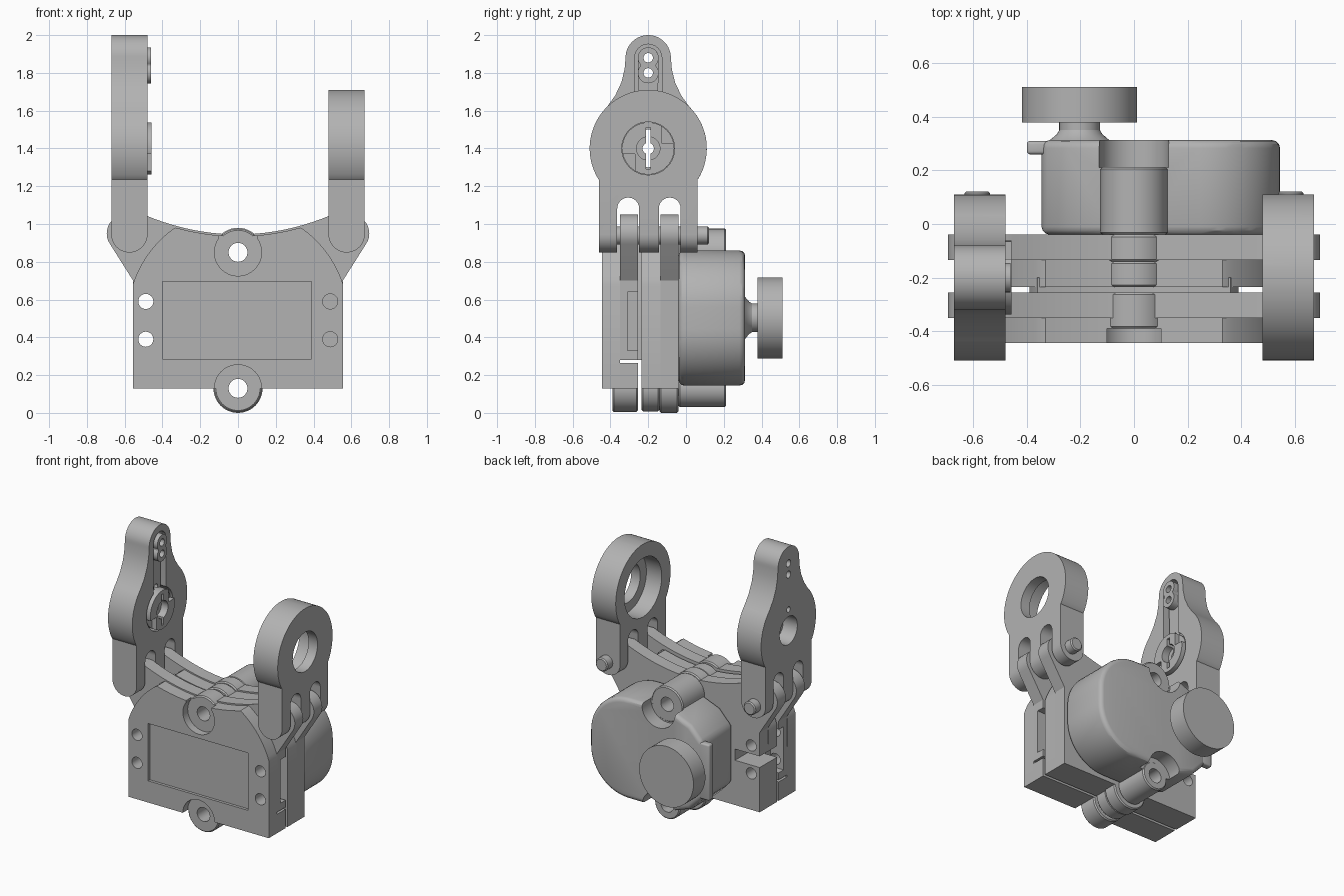
import bpy, bmesh
from math import cos, sin, pi, radians

cube = bpy.data.objects.get("Cube")
if cube:
    bpy.data.objects.remove(cube, do_unlink=True)

grey = bpy.data.materials.new("mid_grey")
grey.use_nodes = True
COL = (0.45, 0.45, 0.45, 1)
grey.diffuse_color = COL
grey.node_tree.nodes["Principled BSDF"].inputs["Base Color"].default_value = COL

parts = []


def arc(cx, cy, r, a0=0, a1=360, n=12):
    return [(cx + r * cos(radians(a0 + (a1 - a0) * i / n)),
             cy + r * sin(radians(a0 + (a1 - a0) * i / n))) for i in range(n + 1)]


def disc(cx, cy, r, n=40):
    return arc(cx, cy, r, n=n)[:-1]


def rect(a0, b0, a1, b1):
    return [(a0, b0), (a1, b0), (a1, b1), (a0, b1)]


def sym(pts, c=0.0):
    return pts + [(2 * c - a, b) for a, b in reversed(pts)]


def finish(name, bm):
    bmesh.ops.recalc_face_normals(bm, faces=bm.faces)
    me = bpy.data.meshes.new(name)
    bm.to_mesh(me)
    bm.free()
    me.materials.append(grey)
    ob = bpy.data.objects.new(name, me)
    bpy.context.collection.objects.link(ob)
    return ob


def prism(name, pts, axis, lo, hi):
    """Extrude an (x,z) profile along y or a (y,z) profile along x."""
    bm = bmesh.new()
    put = (lambda p: (p[0], lo, p[1])) if axis == 'y' else (lambda p: (lo, p[0], p[1]))
    face = bm.faces.new([bm.verts.new(put(p)) for p in pts])
    new = bmesh.ops.extrude_face_region(bm, geom=[face])['geom']
    d = hi - lo
    bmesh.ops.translate(bm, vec=(0, d, 0) if axis == 'y' else (d, 0, 0),
                        verts=[v for v in new if isinstance(v, bmesh.types.BMVert)])
    return finish(name, bm)


def lathe(name, cx, cz, prof, n=48):
    """Turn (y, radius) steps around an axis along y."""
    bm = bmesh.new()
    rings = [[bm.verts.new((cx + r * cos(2 * pi * i / n), y, cz + r * sin(2 * pi * i / n)))
              for i in range(n)] for y, r in prof]
    for a, b in zip(rings, rings[1:]):
        for i in range(n):
            bm.faces.new((a[i], a[i - 1], b[i - 1], b[i]))
    bm.faces.new(rings[0])
    bm.faces.new(rings[-1])
    return finish(name, bm)


def apply(ob, mod):
    bpy.context.view_layer.objects.active = ob
    bpy.ops.object.modifier_apply(modifier=mod.name)


def boolean(ob, pts, axis, lo, hi, op='DIFFERENCE'):
    tool = prism("cutter", pts, axis, lo, hi)
    m = ob.modifiers.new("bool", 'BOOLEAN')
    m.operation, m.object, m.solver = op, tool, 'EXACT'
    apply(ob, m)
    bpy.data.objects.remove(tool, do_unlink=True)


def bevel(ob, w):
    m = ob.modifiers.new("bevel", 'BEVEL')
    m.width, m.segments, m.angle_limit = w, 3, radians(40)
    apply(ob, m)


def keep(*obs):
    parts.extend(obs)


EARS = (0.85, 0.13)


def ear_holes(ob):
    for z in EARS:
        boolean(ob, disc(0, z, 0.05), 'y', -0.7, 0.7)


def screw_holes(ob, sides=(-1, 1)):
    for s in sides:
        for z in (0.39, 0.59):
            boolean(ob, disc(s * 0.488, z, 0.04, 24), 'y', -0.6, 0.2)


# Body outlines: concave arch on top, with and without hinge lugs
def arch(x0, drop=0.0):
    return [(x0 * (1 - i / 10), 0.945 - drop + 0.42 * (x0 * (1 - i / 10)) ** 2) for i in range(10)]


lug_outline = sym([(0.555, 0.13), (0.555, 0.7)] + arc(0.595, 0.95, 0.1, -35, 100) + arch(0.5))
case_outline = sym([(0.555, 0.13)] + arc(0, 0.5, 0.585, 18, 54) + arch(0.33, 0.01))

# Front case with label recess and counterbored ears
front = prism("front_case", case_outline, 'y', -0.445, -0.35)
boolean(front, rect(-0.4, 0.285, 0.39, 0.695), 'y', -0.5, -0.425)
for z in EARS:
    boolean(front, disc(0, z, 0.125), 'y', -0.5, -0.39)
boolean(front, rect(-0.1, 0.85, 0.1, 1.1), 'y', -0.5, -0.39)
screw_holes(front)

# Hinge plates behind the case
front_lugs = prism("front_hinge_plate", lug_outline, 'y', -0.35, -0.255)
boolean(front_lugs, rect(-0.7, 0.265, 0.7, 0.28), 'y', -0.4, -0.2)
for s in (-1, 1):
    boolean(front_lugs, rect(s * 0.45, 0.33, s * 0.6, 0.64), 'y', -0.31, -0.2)
mid = prism("middle_case", case_outline, 'y', -0.235, -0.135)
back_lugs = prism("back_hinge_plate", lug_outline, 'y', -0.135, -0.04)
screw_holes(front_lugs, (-1,))
for ob in (mid, back_lugs):
    boolean(ob, rect(-0.6, 0.45, -0.36, 0.53), 'y', -0.3, 0)
    screw_holes(ob, (-1,))
core = prism("inner_core", sym([(0.39, 0.28), (0.39, 0.9)] + arch(0.36, 0.03)), 'y', -0.3, -0.2)

# Motor housing: wide rounded side, narrow side carrying the knob
housing = prism("motor_housing",
                arc(0.245, 0.445, 0.3, -90, 0, 14) + arc(0.245, 0.56, 0.3, 0, 90, 14)
                + [(-0.1, 0.86), (-0.25, 0.8), (-0.345, 0.7),
                   (-0.345, 0.3), (-0.25, 0.2), (-0.1, 0.145)], 'y', -0.04, 0.313)
bevel(housing, 0.03)
for z in EARS:
    boolean(housing, disc(0, z, 0.13), 'y', 0.21, 0.5)
rim = prism("housing_rim", rect(-0.4, 0.3, -0.3, 0.7), 'y', 0.26, 0.31)
bevel(rim, 0.012)

for ob in (front, front_lugs, mid, back_lugs, core, housing):
    ear_holes(ob)
    keep(ob)
keep(rim)

# Screw ears, stacked at top and bottom
for label, z in zip(("top", "bottom"), EARS):
    for name, y0, y1, r in (("front_ear", -0.39, -0.255, 0.125),
                            ("middle_ear", -0.235, -0.14, 0.122),
                            ("back_ear", -0.14, -0.04, 0.13),
                            ("boss", -0.04, 0.213, 0.125 if z > 0.5 else 0.1)):
        e = lathe(f"{label}_{name}", 0, z, [(y0, r - 0.008), (y0 + 0.008, r),
                                            (y1 - 0.008, r), (y1, r - 0.008)])
        boolean(e, disc(0, z, 0.05), 'y', -0.7, 0.7)
        keep(e)

# Knob on a flared neck
keep(lathe("knob", -0.203, 0.503, [(0.3, 0.13), (0.318, 0.105), (0.335, 0.085), (0.35, 0.076),
                                   (0.378, 0.076), (0.378, 0.215), (0.512, 0.215)], 64))

# Hinged arms
CY, CZ = -0.2, 1.4


def half(pts):
    return [(CY + a, b) for a, b in pts]


low = [(0.26, 0.8), (0.26, 1.235)]
short_outline = sym(half(low + arc(0, CZ, 0.31, -31, 86, 24)), CY)
tall_outline = sym(half(low + arc(0, CZ, 0.31, -31, 45, 18)
                        + [(0.175, 1.68), (0.142, 1.75), (0.125, 1.82)]
                        + arc(0, 1.88, 0.12, 0, 86)), CY)


def arm(name, outline, s):
    ob = prism(name, outline, 'x', s * 0.575 - 0.096, s * 0.575 + 0.096)
    # rounded lower end
    boolean(ob, arc(s * 0.575, 0.945, 0.096, 180, 360, 20)
            + [(s * 0.575 + 0.096, 2.2), (s * 0.575 - 0.096, 2.2)], 'y', -0.7, 0.7, 'INTERSECT')
    for y in (-0.306, -0.086):
        boolean(ob, [(y - 0.058, 0.7), (y + 0.058, 0.7)] + arc(y, 1.082, 0.058, 0, 180),
                'x', s * 0.575 - 0.2, s * 0.575 + 0.2)
    keep(ob, lathe(name + "_pin", s * 0.585, 0.94, [(-0.44, 0.048), (0.115, 0.048), (0.122, 0.04)], 24))
    return ob


short = arm("short_arm", short_outline, 1)
boolean(short, disc(CY, CZ, 0.14), 'x', 0.4, 0.8)
boolean(short, disc(CY, CZ, 0.21), 'x', 0.4, 0.6)

tall = arm("tall_arm", tall_outline, -1)
boolean(tall, disc(CY, CZ, 0.15), 'x', -0.56, -0.4)
boolean(tall, [(CY - 0.072, 1.45), (CY + 0.072, 1.45)] + arc(CY, 1.88, 0.072, 0, 180), 'x', -0.54, -0.4)
small_holes = ((1.55, 0.02), (1.8, 0.025), (1.88, 0.025))
for z, r in ((CZ, 0.1),) + small_holes:
    boolean(tall, disc(CY, z, r, 28), 'x', -0.8, -0.3)

# Drive horn set into the tall arm
hub = prism("horn_hub", disc(CY, CZ, 0.138), 'x', -0.56, -0.457)
boolean(hub, disc(CY, CZ, 0.062), 'x', -0.51, -0.4)
boolean(hub, disc(CY, CZ, 0.03, 24), 'x', -0.7, -0.4)
boolean(hub, rect(CY - 0.012, CZ - 0.11, CY + 0.012, CZ + 0.11), 'x', -0.7, -0.4)
for s in (-1, 1):
    boolean(hub, rect(CY + s * 0.07, CZ + s * 0.03, CY + s * 0.2, CZ + s * 0.2), 'x', -0.49, -0.4)
bar = prism("horn_bar", [(CY - 0.05, 1.53), (CY + 0.05, 1.53)] + arc(CY, 1.88, 0.055, 0, 180),
            'x', -0.54, -0.51)
tip = prism("horn_tip", arc(CY, 1.88, 0.055, -40, 220, 20) + arc(CY, 1.8, 0.055, 140, 400, 20),
            'x', -0.51, -0.46)
for z, r in small_holes:
    boolean(bar, disc(CY, z, r, 28), 'x', -0.8, -0.3)
for z, r in small_holes[1:]:
    boolean(tip, disc(CY, z, r, 28), 'x', -0.8, -0.3)
keep(hub, bar, tip)

# Smooth round surfaces, sharp edges
bpy.ops.object.select_all(action='DESELECT')
for ob in parts:
    ob.select_set(True)
bpy.context.view_layer.objects.active = parts[0]
bpy.ops.object.shade_smooth_by_angle(angle=radians(30))
